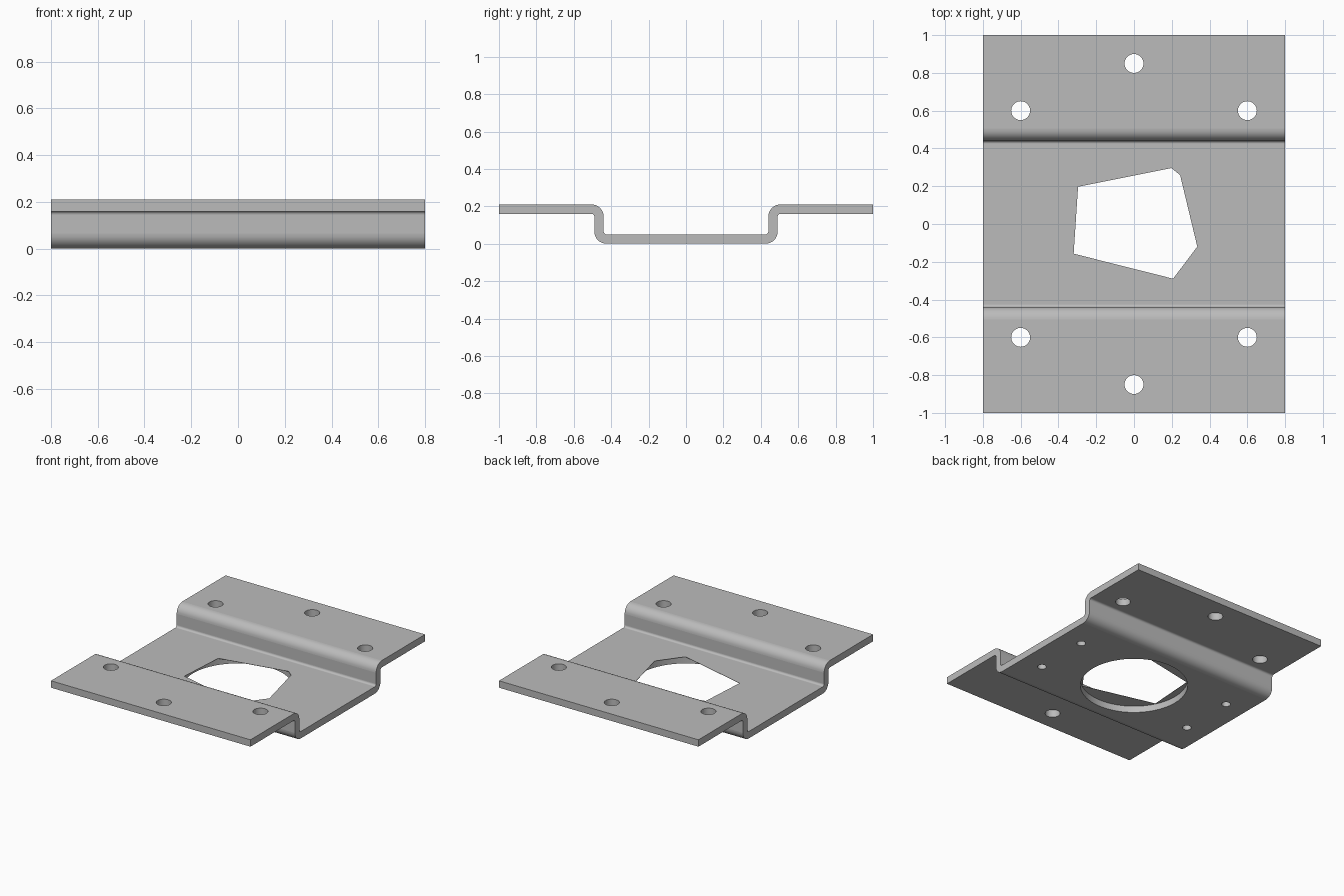
import bpy
import bmesh
from math import cos, sin, pi, radians
from mathutils import Vector

if "Cube" in bpy.data.objects:
    bpy.data.objects.remove(bpy.data.objects["Cube"])

T = 0.05                     # sheet thickness
HEIGHT = 0.21
HALF_X, HALF_Y = 0.8, 1.0
WALL = 0.44                  # inner face of the upright walls
R_IN, R_OUT = 0.015, 0.065   # bend radii
BORE = 0.36

steel = bpy.data.materials.new("steel_grey")
steel.use_nodes = True
grey = (0.5, 0.5, 0.5, 1)
steel.diffuse_color = grey
steel.node_tree.nodes["Principled BSDF"].inputs["Base Color"].default_value = grey


def make_object(name, bm):
    bmesh.ops.recalc_face_normals(bm, faces=bm.faces)
    mesh = bpy.data.meshes.new(name)
    bm.to_mesh(mesh)
    bm.free()
    mesh.materials.append(steel)
    obj = bpy.data.objects.new(name, mesh)
    bpy.context.collection.objects.link(obj)
    return obj


def extrude(bm, points, offset):
    face = bm.faces.new([bm.verts.new(p) for p in points])
    new = bmesh.ops.extrude_face_region(bm, geom=[face])["geom"]
    bmesh.ops.translate(bm, vec=offset,
                        verts=[g for g in new if isinstance(g, bmesh.types.BMVert)])


def arc(y, z, r, start, end, steps=8):
    angles = [radians(start + (end - start) * i / steps) for i in range(steps + 1)]
    return [(y + r * cos(a), z + r * sin(a)) for a in angles]


def cut(obj, cutter):
    cutter.hide_render = True
    mod = obj.modifiers.new("cut", "BOOLEAN")
    mod.operation, mod.solver, mod.object = "DIFFERENCE", "EXACT", cutter
    bpy.context.view_layer.objects.active = obj
    bpy.ops.object.modifier_apply(modifier=mod.name)
    bpy.data.objects.remove(cutter)


def hole_cutter(centres, radius, bottom, top, sides):
    bm = bmesh.new()
    for x, y in centres:
        ring = [(x + radius * cos(2 * pi * i / sides),
                 y + radius * sin(2 * pi * i / sides), bottom) for i in range(sides)]
        extrude(bm, ring, (0, 0, top - bottom))
    return make_object("hole_cutter", bm)


# Bent sheet: half of the section, mirrored and extruded along x
low_y, low_z = WALL - R_IN, T + R_IN
high_y, high_z = WALL + R_OUT, HEIGHT - R_OUT
upper = arc(low_y, low_z, R_IN, -90, 0) + arc(high_y, high_z, R_OUT, 180, 90)
lower = arc(high_y, high_z, R_IN, 90, 180) + arc(low_y, low_z, R_OUT, 0, -90)
half = upper + [(HALF_Y, HEIGHT), (HALF_Y, HEIGHT - T)] + lower
section = half + [(-y, z) for y, z in reversed(half)]
bm = bmesh.new()
extrude(bm, [(-HALF_X, y, z) for y, z in section], (2 * HALF_X, 0, 0))
bracket = make_object("bent_bracket", bm)

# Flange mounting holes
mounts = [(x, s * y) for s in (1, -1) for x, y in ((-0.6, 0.6), (0.6, 0.6), (0, 0.85))]
cut(bracket, hole_cutter(mounts, 0.05, 0.1, 0.3, 32))

# Round bore and blind screw holes, closed above by a thin skin
skin = T - 0.002
cut(bracket, hole_cutter([(0, 0)], BORE, -0.1, skin, 64))
screws = [(x, y) for x in (-0.635, 0.635) for y in (-0.205, 0.205)]
cut(bracket, hole_cutter(screws, 0.03, -0.1, skin, 24))

# Irregular six-sided opening in the skin, its corners on the bore
corners = [(-0.3, 0.2), (0.2, 0.3), (0.245, 0.26), (0.335, -0.12), (0.2, -0.28), (-0.315, -0.155)]
bm = bmesh.new()
rim = [Vector(c).normalized() * (BORE - 0.004) for c in corners]
extrude(bm, [(p.x, p.y, 0.02) for p in rim], (0, 0, 0.1))
cut(bracket, make_object("opening_cutter", bm))

# Smooth bends and holes, flat plates
bpy.ops.object.select_all(action="DESELECT")
bracket.select_set(True)
bpy.context.view_layer.objects.active = bracket
bpy.ops.object.shade_smooth_by_angle(angle=radians(30))
for face in bracket.data.polygons:
    if max(abs(c) for c in face.normal) > 0.9999:
        face.use_smooth = False
